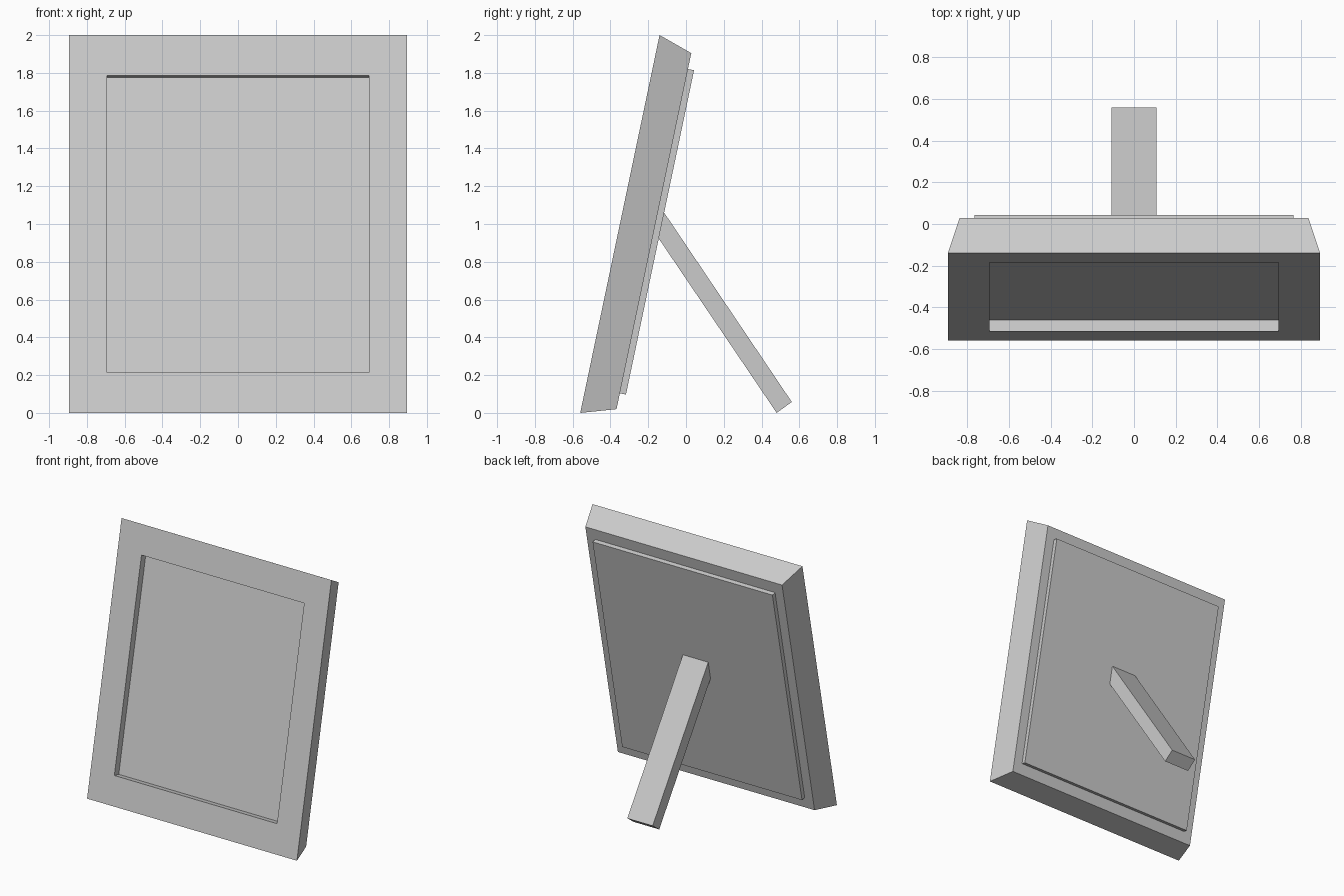
import bpy, bmesh, math
from mathutils import Matrix, Vector

if "Cube" in bpy.data.objects:
    bpy.data.objects.remove(bpy.data.objects["Cube"])

grey = bpy.data.materials.new("plain_grey")
grey.diffuse_color = (0.6, 0.6, 0.6, 1)
grey.use_nodes = True
grey.node_tree.nodes["Principled BSDF"].inputs["Base Color"].default_value = grey.diffuse_color

# Local space of the leaning frame: x across, y into the depth, z along the lean
LEAN = Matrix.Translation((0, -0.35, 1.0)) @ Matrix.Rotation(-math.atan2(0.42, 2.0), 4, 'X')


def finish(name, bm, matrix=Matrix()):
    bmesh.ops.recalc_face_normals(bm, faces=bm.faces)
    mesh = bpy.data.meshes.new(name)
    bm.to_mesh(mesh)
    bm.free()
    mesh.materials.append(grey)
    obj = bpy.data.objects.new(name, mesh)
    obj.matrix_world = matrix
    bpy.context.collection.objects.link(obj)
    return obj


def lofted(name, rings, matrix):
    """Loft rectangles given as (half width, half height, depth), capping both ends."""
    bm = bmesh.new()
    loops = [[bm.verts.new((sx * w, d, sz * h))
              for sx, sz in ((-1, -1), (1, -1), (1, 1), (-1, 1))] for w, h, d in rings]
    for a, b in zip(loops, loops[1:]):
        for i in range(4):
            j = (i + 1) % 4
            bm.faces.new((a[i], a[j], b[j], b[i]))
    bm.faces.new(loops[0])
    bm.faces.new(loops[-1])
    return finish(name, bm, matrix)


# Frame: recessed picture area, flat border, sides tapering to the back
lofted("frame", [(0.693, 0.803, 0.055), (0.693, 0.803, 0), (0.894, 1.022, 0),
                 (0.838, 0.963, 0.184)], LEAN)

# Thin backing panel
lofted("back_panel", [(0.766, 0.877, 0.18), (0.766, 0.877, 0.217)], LEAN)

# Support leg: side profile extruded across x, its top end tucked against the panel
profile = [(-0.117, 1.062), (-0.147, 0.927), (0.48, 0.0), (0.56, 0.058)]
bm = bmesh.new()
face = bm.faces.new([bm.verts.new((-0.108, y, z)) for y, z in profile])
side = bmesh.ops.extrude_face_region(bm, geom=[face])
bmesh.ops.translate(bm, vec=Vector((0.216, 0, 0)),
                    verts=[v for v in side["geom"] if isinstance(v, bmesh.types.BMVert)])
finish("support_leg", bm)
